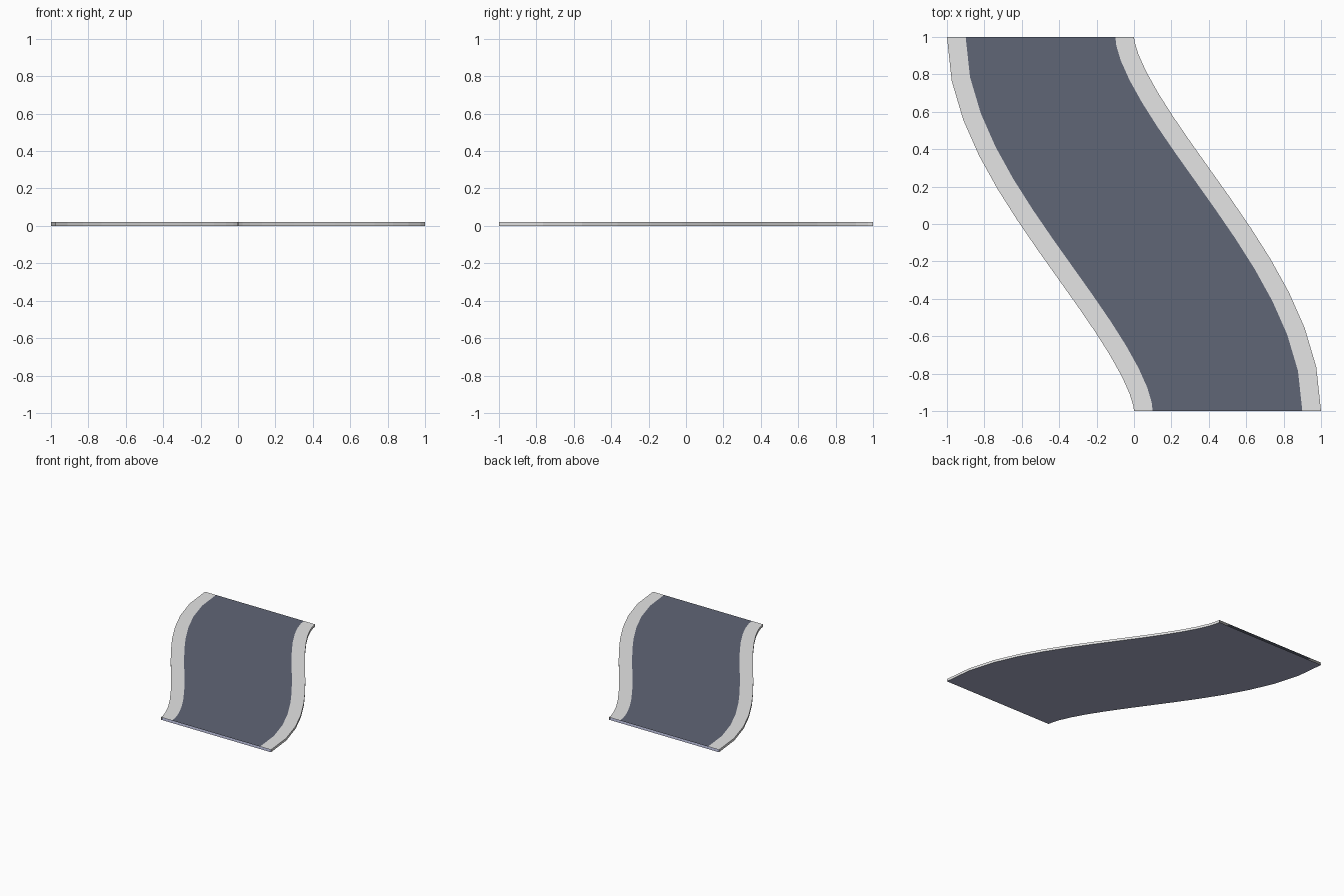
import bpy, bmesh
from mathutils import Vector

if "Cube" in bpy.data.objects:
    bpy.data.objects.remove(bpy.data.objects["Cube"])

HEIGHT = 0.02
STEPS = 14
OFFSETS = (-0.5, -0.4, 0.4, 0.5)      # outer edges and border lines across the road
PATH = [Vector(p) for p in ((-0.5, 1), (-0.5, 0.4), (0.5, -0.4), (0.5, -1))]


def material(name, rgb):
    m = bpy.data.materials.new(name)
    m.diffuse_color = (*rgb, 1)
    m.use_nodes = True
    m.node_tree.nodes["Principled BSDF"].inputs["Base Color"].default_value = m.diffuse_color
    return m


def path_point(t):
    """Centre point and sideways direction on the S-shaped centre line."""
    a, b, c, d = PATH
    s = 1 - t
    p = a * s**3 + b * (3 * s * s * t) + c * (3 * s * t * t) + d * t**3
    v = ((b - a) * s * s + (c - b) * 2 * s * t + (d - c) * t * t).normalized()
    return p, Vector((-v.y, v.x))


# Cross-section loop: top from edge to edge, then back along the underside.
# The ends stay open, so the piece can join its neighbours.
SECTION = [(o, HEIGHT) for o in OFFSETS] + [(OFFSETS[-1], 0), (OFFSETS[0], 0)]
BORDER, ROAD, UNDER = range(3)
COLOURS = (BORDER, ROAD, BORDER, BORDER, UNDER, BORDER)

bm = bmesh.new()
rows = []
for i in range(STEPS + 1):
    p, side = path_point(i / STEPS)
    rows.append([bm.verts.new((*(p + side * o), z)) for o, z in SECTION])
for r0, r1 in zip(rows, rows[1:]):
    for j, colour in enumerate(COLOURS):
        k = (j + 1) % len(SECTION)
        bm.faces.new((r0[j], r1[j], r1[k], r0[k])).material_index = colour

# Make the top face upward
bm.normal_update()
if next(f for f in bm.faces if f.material_index == ROAD).normal.z < 0:
    bmesh.ops.reverse_faces(bm, faces=bm.faces)

me = bpy.data.meshes.new("road_bend")
bm.to_mesh(me)
bm.free()
me.materials.append(material("border light grey", (0.78, 0.78, 0.78)))
me.materials.append(material("road slate", (0.118, 0.132, 0.182)))
me.materials.append(material("underside blue grey", (0.38, 0.40, 0.55)))
bpy.context.collection.objects.link(bpy.data.objects.new("road_bend", me))
